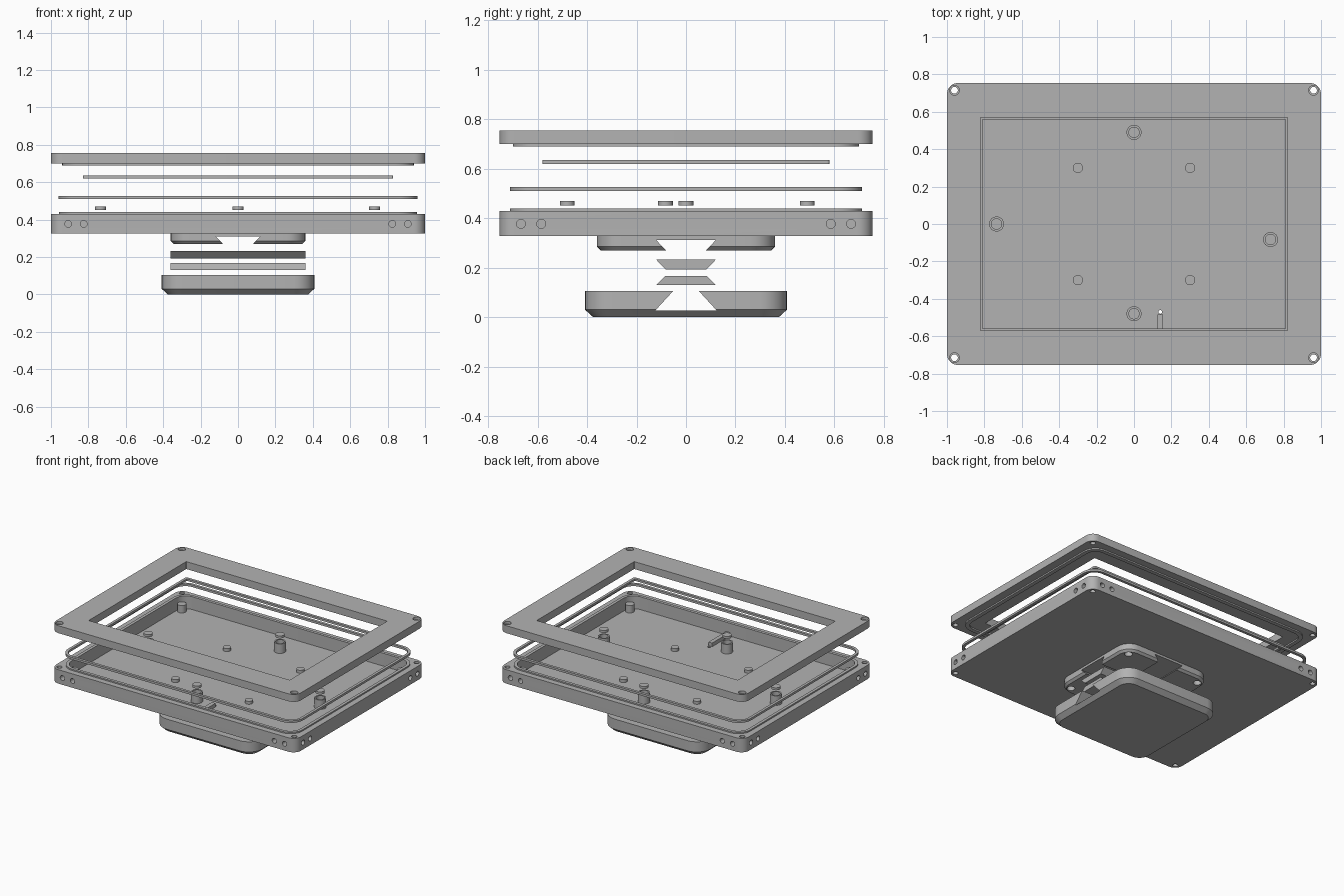
import bpy, bmesh, math
from mathutils import Matrix, Vector

if "Cube" in bpy.data.objects:
    bpy.data.objects.remove(bpy.data.objects["Cube"], do_unlink=True)

grey = bpy.data.materials.new("plain_grey")
grey.use_nodes = True
grey.diffuse_color = (0.45, 0.45, 0.45, 1)
grey.node_tree.nodes["Principled BSDF"].inputs["Base Color"].default_value = (0.45, 0.45, 0.45, 1)


def finish(name, bm):
    bmesh.ops.recalc_face_normals(bm, faces=bm.faces)
    mesh = bpy.data.meshes.new(name)
    bm.to_mesh(mesh)
    bm.free()
    mesh.materials.append(grey)
    ob = bpy.data.objects.new(name, mesh)
    bpy.context.collection.objects.link(ob)
    return ob


def outline(hx, hy, r, n=8):
    """Rounded rectangle, corner by corner."""
    pts = []
    for i, (sx, sy) in enumerate([(1, 1), (-1, 1), (-1, -1), (1, -1)]):
        for k in range(n + 1):
            a = math.pi / 2 * (i + k / n)
            pts.append((sx * (hx - r) + r * math.cos(a), sy * (hy - r) + r * math.sin(a)))
    return pts


def loft(name, sections, ring=False):
    """Join rounded rectangles (half x, half y, z, radius); a ring has no caps."""
    bm = bmesh.new()
    loops = [[bm.verts.new((x, y, z)) for x, y in outline(hx, hy, r)]
             for hx, hy, z, r in sections]
    if ring:
        loops.append(loops[0])
    else:
        bm.faces.new(loops[0])
        bm.faces.new(loops[-1])
    for a, b in zip(loops, loops[1:]):
        for i in range(len(a)):
            j = (i + 1) % len(a)
            bm.faces.new((a[i], a[j], b[j], b[i]))
    return finish(name, bm)


def flat_ring(name, hx, hy, r, width, z0, z1):
    ix, iy, ir = hx - width, hy - width, max(r - width, 0.005)
    return loft(name, [(hx, hy, z0, r), (hx, hy, z1, r), (ix, iy, z1, ir), (ix, iy, z0, ir)], True)


def cylinder(name, start, end, r, segments=32):
    start, end = Vector(start), Vector(end)
    axis = end - start
    m = Matrix.Translation((start + end) / 2) @ axis.to_track_quat('Z', 'Y').to_matrix().to_4x4()
    bm = bmesh.new()
    bmesh.ops.create_cone(bm, cap_ends=True, segments=segments, radius1=r, radius2=r,
                          depth=axis.length, matrix=m)
    return finish(name, bm)


def dovetail(name, low, high, z0, z1, length, along_y=False):
    """Trapezoid bar: half widths low and high, running along x or y."""
    bm = bmesh.new()
    ends = []
    for e in (-length, length):
        pts = [(-low, z0), (low, z0), (high, z1), (-high, z1)]
        ends.append([bm.verts.new((w, e, z) if along_y else (e, w, z)) for w, z in pts])
    a, b = ends
    bm.faces.new(a)
    bm.faces.new(b)
    for i in range(4):
        j = (i + 1) % 4
        bm.faces.new((a[i], a[j], b[j], b[i]))
    return finish(name, bm)


def cut(ob, cutters):
    """Subtract the cutters, bake the result and discard them."""
    for c in cutters:
        mod = ob.modifiers.new("cut", 'BOOLEAN')
        mod.operation = 'DIFFERENCE'
        mod.solver = 'EXACT'
        mod.object = c
    deps = bpy.context.evaluated_depsgraph_get()
    mesh = bpy.data.meshes.new_from_object(ob.evaluated_get(deps))
    ob.modifiers.clear()
    ob.data = mesh
    for c in cutters:
        bpy.data.objects.remove(c, do_unlink=True)


def vertical(name, x, y, z0, z1, r):
    return cylinder(name, (x, y, z0), (x, y, z1), r)


corners = [(sx, sy) for sx in (-1, 1) for sy in (-1, 1)]
HX, HY = 1.0, 0.754

# Front bezel with a tongue on its underside and counterbored corner holes
bezel = loft("bezel", [
    (HX, HY, 0.755, 0.06), (0.822, 0.57, 0.755, 0.005), (0.822, 0.57, 0.70, 0.005),
    (0.91, 0.67, 0.70, 0.07), (0.91, 0.67, 0.69, 0.07), (0.94, 0.70, 0.69, 0.1),
    (0.94, 0.70, 0.70, 0.1), (HX, HY, 0.70, 0.06)], True)
cut(bezel, [vertical("cutter", sx * 0.96, sy * 0.715, 0.6, 0.8, 0.018) for sx, sy in corners]
    + [vertical("cutter", sx * 0.96, sy * 0.715, 0.735, 0.8, 0.026) for sx, sy in corners])

# Two loose seals
flat_ring("screen_gasket", 0.83, 0.58, 0.01, 0.02, 0.62, 0.635)
flat_ring("case_gasket", 0.96, 0.712, 0.1, 0.02, 0.51, 0.526)

# Tray with raised lip, corner holes, side holes and a small cable hole
FLOOR = 0.345
tray = loft("tray", [
    (HX, HY, 0.327, 0.06), (HX, HY, 0.43, 0.06), (0.957, 0.712, 0.43, 0.1),
    (0.957, 0.712, 0.44, 0.1), (0.935, 0.69, 0.44, 0.08), (0.935, 0.69, FLOOR, 0.08)])
cutters = [vertical("cutter", sx * 0.96, sy * 0.715, 0.3, 0.5, 0.018) for sx, sy in corners]
for sx, sy in corners:
    for x in (0.825, 0.908):
        cutters.append(cylinder("cutter", (sx * x, sy * 0.8, 0.377), (sx * x, sy * 0.70, 0.377), 0.018))
    for y in (0.585, 0.667):
        cutters.append(cylinder("cutter", (sx * 1.1, sy * y, 0.377), (sx * 0.945, sy * y, 0.377), 0.018))
cutters.append(vertical("cutter", 0.14, -0.47, 0.3, 0.4, 0.01))
cut(tray, cutters)

# Posts and screw heads on the tray floor
for sx, sy in corners:
    vertical("corner_post", sx * 0.9, sy * 0.63, FLOOR - 0.005, 0.40, 0.03)
    vertical("screw_head", sx * 0.3, sy * 0.3, FLOOR - 0.005, 0.367, 0.027)

# Hollow bosses with a disc floating above each
for x, y in [(0, 0.49), (0, -0.48), (-0.735, 0), (0.73, -0.083)]:
    boss = vertical("boss", x, y, FLOOR - 0.005, 0.415, 0.04)
    cut(boss, [vertical("cutter", x, y, 0.375, 0.5, 0.03)])
    vertical("disc", x, y, 0.452, 0.47, 0.03)

# Narrow cable guide from the front wall
guide = loft("cable_guide", [(0.015, 0.105, z, 0.004) for z in (FLOOR - 0.005, 0.372)])
guide.location.y = -0.588
guide.location.x = 0.14

# Mounting plate with crossing dovetail channels and screw holes
plate = loft("mounting_plate", [(0.345, 0.345, 0.27, 0.085), (0.36, 0.36, 0.285, 0.1),
                                (0.36, 0.36, 0.327, 0.1)])
cut(plate, [dovetail("cutter", 0.076, 0.12, 0.265, 0.311, 0.6, turn) for turn in (False, True)]
    + [vertical("cutter", sx * 0.3, sy * 0.3, 0.2, 0.315, 0.027) for sx, sy in corners])

# Two halves of the dovetail key
dovetail("upper_key", 0.083, 0.12, 0.193, 0.232, 0.36)
dovetail("lower_key", 0.12, 0.083, 0.13, 0.167, 0.36)

# Foot with one dovetail channel
foot = loft("foot", [(0.375, 0.375, 0.0, 0.075), (0.408, 0.408, 0.03, 0.11), (0.408, 0.408, 0.105, 0.11)])
cut(foot, [dovetail("cutter", 0.125, 0.048, 0.026, 0.11, 0.6)])

# Smooth the round sides, keep edges crisp
bpy.ops.object.select_all(action='DESELECT')
for ob in bpy.context.collection.objects:
    if ob.type == 'MESH' and ob.data.materials and ob.data.materials[0] == grey:
        ob.select_set(True)
        bpy.context.view_layer.objects.active = ob
bpy.ops.object.shade_smooth_by_angle(angle=math.radians(30))
